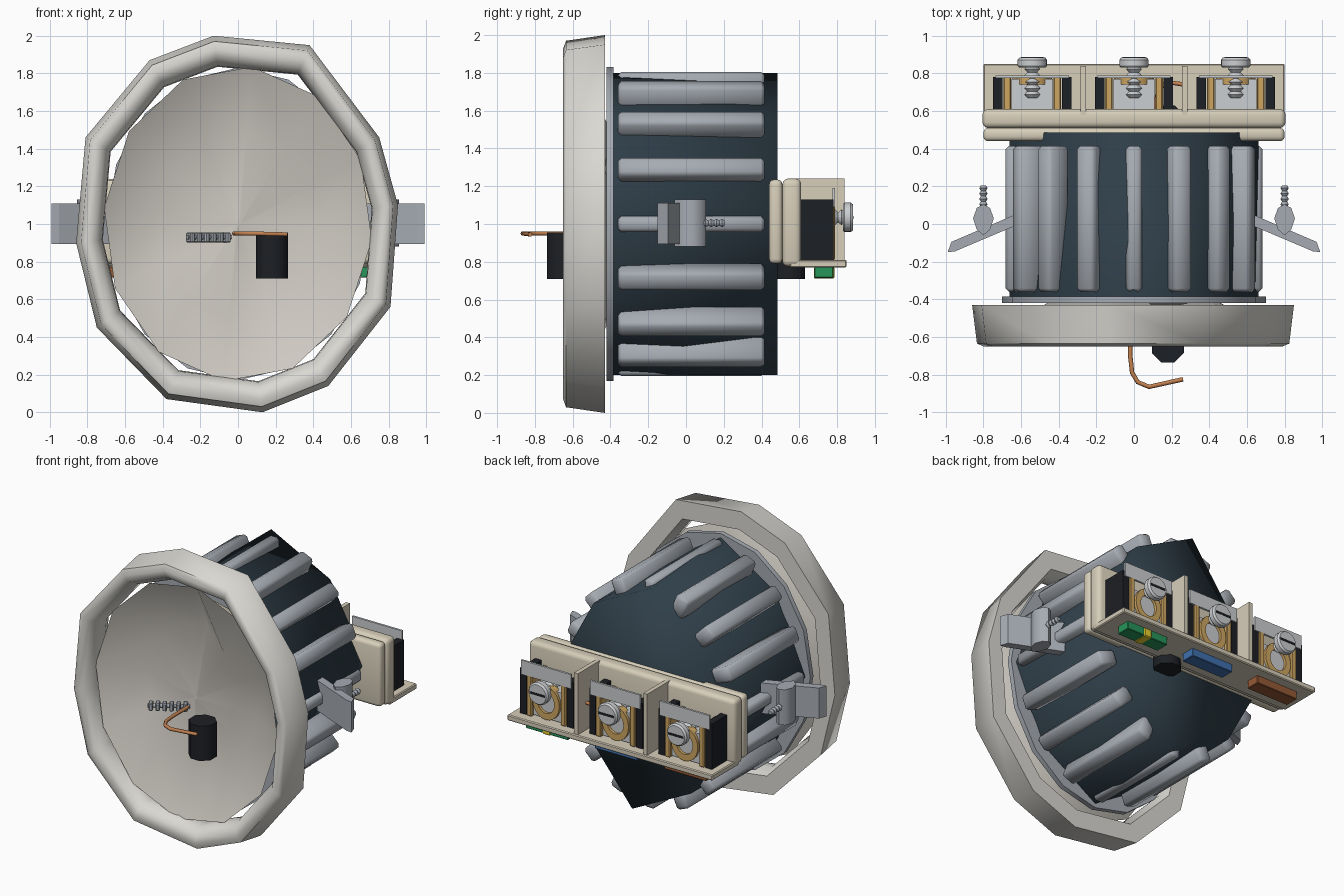
import bpy, bmesh, math
from mathutils import Matrix, Vector

if "Cube" in bpy.data.objects:
    bpy.data.objects.remove(bpy.data.objects["Cube"])

CZ = 1.0
COLORS = dict(shell=(.70, .69, .65), body=(.028, .048, .065), steel=(.38, .41, .45),
              mirror=(.62, .59, .54), cream=(.68, .62, .49), black=(.012, .014, .018),
              gold=(.62, .38, .12), copper=(.55, .22, .08), zinc=(.6, .62, .64),
              green=(.02, .3, .1), yellow=(.85, .65, .03), blue=(.05, .16, .42),
              brown=(.3, .1, .035))
MATS = {}
for k, c in COLORS.items():
    MATS[k] = bpy.data.materials.new(k)
    MATS[k].diffuse_color = (*c, 1)


def finish(name, bm, mat, angle=None):
    bmesh.ops.recalc_face_normals(bm, faces=bm.faces)
    me = bpy.data.meshes.new(name)
    bm.to_mesh(me)
    bm.free()
    ob = bpy.data.objects.new(name, me)
    bpy.context.collection.objects.link(ob)
    me.materials.append(MATS[mat])
    if angle:
        bpy.ops.object.select_all(action='DESELECT')
        ob.select_set(True)
        bpy.context.view_layer.objects.active = ob
        bpy.ops.object.shade_smooth_by_angle(angle=math.radians(angle))
    return ob


def ring(y, rx, rz, n, cx=0, cz=CZ, phase=0):
    return [(cx + rx * math.sin(phase + i * math.tau / n), y,
             cz + rz * math.cos(phase + i * math.tau / n)) for i in range(n)]


def loft(name, rings, mat, angle=None, loop=False, start=True, end=True):
    bm = bmesh.new()
    vs = [[bm.verts.new(p) for p in r] for r in rings]
    n = len(vs[0])
    for a, b in zip(vs, vs[1:] + (vs[:1] if loop else [])):
        for i in range(n):
            j = (i + 1) % n
            bm.faces.new((a[i], a[j], b[j], b[i]))
    if start and not loop:
        bm.faces.new(vs[0])
    if end and not loop:
        bm.faces.new(vs[-1])
    return finish(name, bm, mat, angle)


def box(name, x, y, z, mat, bevel=0, segs=1, rot=None, angle=None):
    bm = bmesh.new()
    lo, hi = Vector((x[0], y[0], z[0])), Vector((x[1], y[1], z[1]))
    bmesh.ops.create_cube(bm, size=1)
    bmesh.ops.scale(bm, vec=hi - lo, verts=bm.verts)
    if bevel:
        bmesh.ops.bevel(bm, geom=bm.edges[:], offset=bevel, segments=segs,
                        profile=.5, affect='EDGES')
    if rot:
        bmesh.ops.rotate(bm, cent=(0, 0, 0), matrix=rot, verts=bm.verts)
    bmesh.ops.translate(bm, vec=(lo + hi) / 2, verts=bm.verts)
    return finish(name, bm, mat, angle or (40 if segs > 1 else None))


def thread(name, cx, cz, y0, y1, r, turns, mat='zinc'):
    rings = []
    for i in range(2 * turns + 1):
        rr = r if i % 2 else r * .62
        rings.append(ring(y0 + (y1 - y0) * i / (2 * turns), rr, rr, 12, cx, cz))
    return loft(name, rings, mat)


def wire(name, pts, r, mat):
    cu = bpy.data.curves.new(name, 'CURVE')
    cu.dimensions = '3D'
    cu.bevel_depth = r
    cu.bevel_resolution = 1
    cu.use_fill_caps = True
    sp = cu.splines.new('POLY')
    sp.points.add(len(pts) - 1)
    for p, q in zip(sp.points, pts):
        p.co = (*q, 1)
    ob = bpy.data.objects.new(name, cu)
    bpy.context.collection.objects.link(ob)
    cu.materials.append(MATS[mat])


# Faceted front bezel
outline = [(-.13, 1.0), (.38, .95), (.75, .46), (.85, .1), (.81, -.44), (.48, -.86),
           (.13, -1.0), (-.38, -.93), (-.75, -.55), (-.86, -.1), (-.81, .46), (-.47, .87)]
section = [(1, -.43), (.97, -.635), (.93, -.65), (.88, -.635), (.84, -.57), (.835, -.50), (.87, -.43)]
loft("bezel", [[(x * s, y, CZ + z * s) for x, z in outline] for s, y in section],
     'shell', 60, loop=True)

# Mounting flange behind the bezel
loft("flange", [ring(y, .70 * s, .83 * s, 16) for s, y in
                ((1, -.42), (1, -.385), (.86, -.385), (.86, -.42))], 'steel', 40, loop=True)

# Faceted reflector bowl with a diagonal ridge across it
tilt = math.radians(6)
rim = ring(-.57, .715, .84, 12, phase=tilt)
valley = [(x, -.52 if i % 6 == 1 else -.40, z)
          for i, (x, _, z) in enumerate(ring(0, .43, .50, 12, phase=tilt))]
loft("reflector", [rim, valley, ring(-.47, .02, .02, 12, phase=tilt)], 'mirror', 100, start=False)

# Faceted housing, narrowing to an uneven back end
front = [(0, .8), (.43, .53), (.66, 0), (.43, -.53), (0, -.8), (-.43, -.53), (-.66, 0), (-.43, .53)]
back = [(-.08, .8), (.38, .57), (.66, .05), (.40, -.40), (.08, -.8), (-.38, -.57), (-.66, -.05), (-.40, .36)]
loft("housing", [[(x, y, CZ + z) for x, z in pts] for pts, y in ((front, -.40), (back, .485))],
     'body', 100, start=False)

# Cooling fins around the housing
for i in range(16):
    a = i * math.tau / 16
    x, z = .607 * math.sin(a), CZ + .73 * math.cos(a)
    w = .042 if i % 4 == 0 else .052
    box("cooling_fin", (x - w, x + w), (-.36, .415), (z - .075, z + .075), 'steel', .018,
        rot=Matrix.Rotation(a, 3, 'Y'), angle=60)

# Side brackets with clamp nuts and screws
for s in (-1, 1):
    arm = [(.62, .055), (.97, -.095), (.99, -.15), (.95, -.145), (.62, -.005)]
    loft("side_bracket", [[(s * x, y, z) for x, y in arm] for z in (.895, 1.11)], 'steel')
    nut = [(.8, .105), (.835, .085), (.855, .03), (.835, -.03), (.8, -.06), (.765, -.03),
           (.745, .03), (.765, .085)]
    loft("clamp_nut", [[(s * x, y, z) for x, y in nut] for z in (.88, 1.13)], 'steel', 50)
    thread("clamp_screw", s * .8, 1.005, .09, .205, .022, 4, 'steel')

# Upright cable sleeves, front and rear
for y in (-.65, .545):
    sleeve = ring(0, .092, .092, 8, .18, 0, math.pi / 8)
    loft("cable_sleeve", [[(x, y + q, z) for x, _, q in sleeve] for z in (.71, .955)], 'black', 50)

# Copper leads
wire("front_lead", [(-.02, -.53, .95), (-.02, -.7, .95), (-.01, -.79, .95), (.02, -.84, .95),
                    (.08, -.865, .95), (.26, -.825, .945)], .012, 'copper')
wire("rear_lead", [(.11, .5, .97), (.11, .62, .98), (.13, .71, .99), (.17, .755, 1.0),
                   (.27, .74, 1.0)], .012, 'copper')

# Ribbed spring slanting out of the dish
wire("spring_core", [(-.04, -.48, .93), (-.27, -.62, .93)], .014, 'steel')
for i in range(6):
    x, y = -.252 + i * .038, -.61 + i * .023
    box("spring_coil", (x - .014, x + .014), (y - .028, y + .028), (.902, .955), 'steel', .006,
        rot=Matrix.Rotation(math.radians(31), 3, 'Z'))

# Terminal block base, tray and dividers
box("terminal_back_plate", (-.80, .80), (.44, .51), (.79, 1.235), 'cream', .025, 3)
box("terminal_base", (-.805, .805), (.51, .61), (.775, 1.24), 'cream', .03, 3)
box("terminal_tray", (-.80, .80), (.55, .85), (.77, .81), 'cream', .006)
for x in (-.27, .27):
    box("terminal_divider", (x - .015, x + .015), (.56, .84), (.79, 1.24), 'cream')

# Three screw terminals with colour tags
for x, tag in ((-.54, 'brown'), (0, 'blue'), (.54, 'green')):
    for s in (-1, 1):
        cx = x + s * .183
        box("terminal_cheek", (cx - .025, cx + .025), (.6, .78), (.80, 1.13), 'black')
        cx = x + s * .133
        box("terminal_clip", (cx - .02, cx + .02), (.6, .79), (.81, 1.10), 'gold', .006)
    box("contact_block", (x - .11, x + .11), (.6, .77), (.82, 1.03), 'zinc')
    box("terminal_top_plate", (x - .195, x + .195), (.775, .79), (1.09, 1.19), 'zinc')
    loft("contact_ring", [ring(y, r, r * 1.15, 20, x, .94) for r, y in
                          ((.105, .74), (.105, .79), (.065, .79), (.065, .74))],
         'gold', 40, loop=True)
    thread("terminal_screw", x, 1.035, .67, .84, .042, 5)
    loft("screw_head", [ring(y, r, r, 20, x, 1.035) for y, r in
                        ((.83, .07), (.84, .078), (.872, .078), (.885, .068))], 'zinc', 35)
    box("screw_slot", (x - .06, x + .06), (.87, .887), (1.027, 1.043), 'black')
    box("colour_tag", (x - .165, x + .165), (.68, .78), (.715, .775), tag, .004)
box("yellow_stripe", (.51, .57), (.677, .786), (.711, .772), 'yellow', .006)

for m in bpy.data.materials:
    if m.users and not m.is_grease_pencil:
        m.use_nodes = True
        m.node_tree.nodes["Principled BSDF"].inputs["Base Color"].default_value = m.diffuse_color
